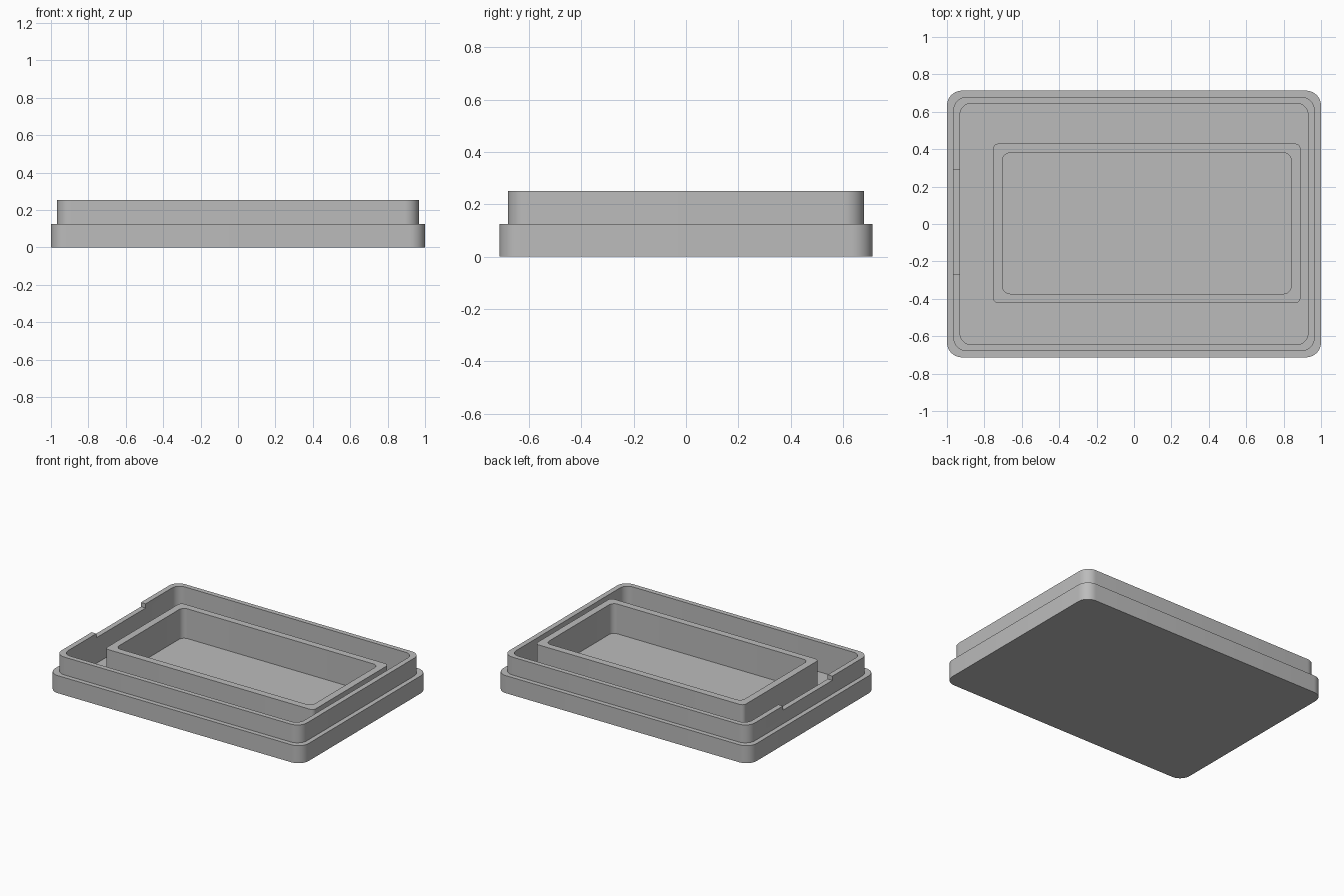
import bpy, bmesh
from math import cos, sin, pi, radians

old = bpy.data.objects.get("Cube")
if old:
    bpy.data.objects.remove(old, do_unlink=True)

grey = bpy.data.materials.new("light_grey")
grey.use_nodes = True
colour = (0.5, 0.5, 0.5, 1)
grey.diffuse_color = colour
grey.node_tree.nodes["Principled BSDF"].inputs["Base Color"].default_value = colour

FLOOR, STEP, TOP = 0.04, 0.125, 0.252
SEGMENTS = 10


def rounded_ring(bm, x0, x1, y0, y1, r, z):
    """Vertices of a rounded rectangle, anticlockwise from the +x +y corner."""
    corners = [(x1 - r, y1 - r), (x0 + r, y1 - r), (x0 + r, y0 + r), (x1 - r, y0 + r)]
    verts = []
    for i, (cx, cy) in enumerate(corners):
        for k in range(SEGMENTS + 1):
            a = (i + k / SEGMENTS) * pi / 2
            verts.append(bm.verts.new((cx + r * cos(a), cy + r * sin(a), z)))
    return verts


def loft(name, outlines, closed_loop):
    """Join successive outlines; cap both ends, or join the last to the first."""
    bm = bmesh.new()
    rings = [rounded_ring(bm, *o) for o in outlines]
    pairs = list(zip(rings, rings[1:]))
    if closed_loop:
        pairs.append((rings[-1], rings[0]))
    else:
        bm.faces.new(rings[0])
        bm.faces.new(rings[-1])
    for low, high in pairs:
        for i in range(len(low)):
            j = (i + 1) % len(low)
            bm.faces.new((low[i], low[j], high[j], high[i]))
    bmesh.ops.recalc_face_normals(bm, faces=bm.faces)
    mesh = bpy.data.meshes.new(name)
    bm.to_mesh(mesh)
    bm.free()
    mesh.materials.append(grey)
    obj = bpy.data.objects.new(name, mesh)
    bpy.context.collection.objects.link(obj)
    return obj


def make_active(obj):
    bpy.ops.object.select_all(action="DESELECT")
    obj.select_set(True)
    bpy.context.view_layer.objects.active = obj


# Stepped outer tray: wide base, narrower rim, hollow inside
base = (-1, 1, -0.713, 0.713, 0.08)
rim_outer = (-0.967, 0.967, -0.68, 0.68, 0.075)
rim_inner = (-0.93, 0.93, -0.645, 0.645, 0.06)
outer_tray = loft("outer_tray", [
    (*base, 0), (*base, STEP),
    (*rim_outer, STEP), (*rim_outer, TOP),
    (*rim_inner, TOP), (*rim_inner, FLOOR)], False)

# Shallow notch in the rim on the -x side
bpy.ops.mesh.primitive_cube_add(size=1, location=(-0.95, 0.011, TOP))
cutter = bpy.context.object
cutter.name = "notch_cutter"
cutter.scale = (0.12, 0.556, 0.06)
cutter.hide_render = True
cut = outer_tray.modifiers.new("notch", "BOOLEAN")
cut.operation = "DIFFERENCE"
cut.solver = "EXACT"
cut.object = cutter
make_active(outer_tray)
bpy.ops.object.modifier_apply(modifier=cut.name)
bpy.data.objects.remove(cutter, do_unlink=True)

# Inner compartment wall standing on the tray floor
wall_outer = (-0.754, 0.89, -0.423, 0.43, 0.03)
wall_inner = (-0.703, 0.84, -0.373, 0.38, 0.04)
inner_wall = loft("inner_wall", [
    (*wall_outer, FLOOR), (*wall_outer, TOP),
    (*wall_inner, TOP), (*wall_inner, FLOOR)], True)

for part in (outer_tray, inner_wall):
    make_active(part)
    bpy.ops.object.shade_smooth_by_angle(angle=radians(30))
